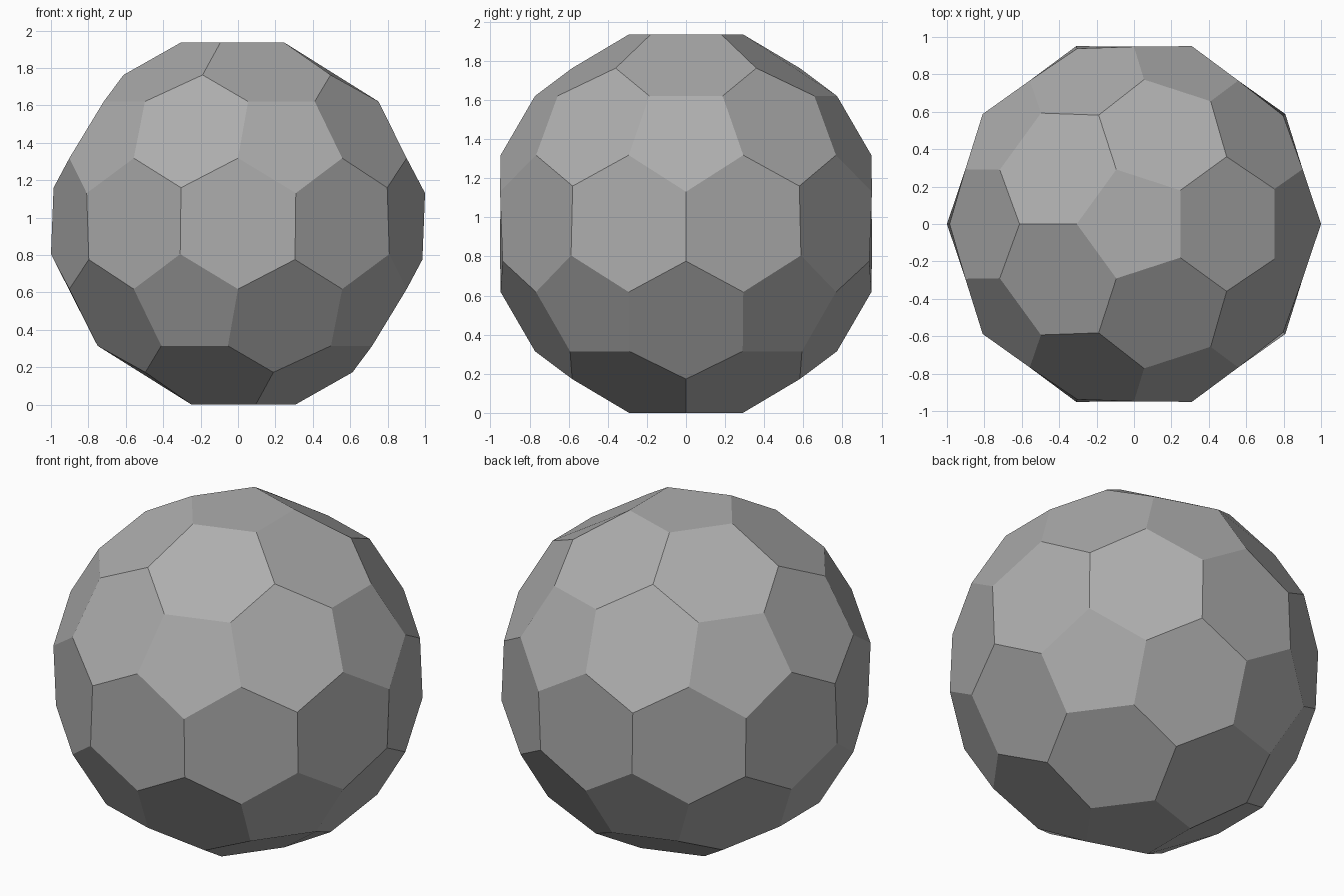
import bpy, bmesh
from math import radians, cos, sin

if "Cube" in bpy.data.objects:
    bpy.data.objects.remove(bpy.data.objects["Cube"])

# Faceted ball: five-fold cage of 12 pentagons and 30 hexagons,
# lower half is the upper half flipped and turned by 36 degrees
MID = 0.968
RINGS = {               # name: (angle in sector, radius, height above middle)
    "P": (36, 0.306, MID),
    "Q": (36, 0.612, 0.795),
    "L": (-14, 0.774, 0.653), "R": (14, 0.774, 0.653),
    "S": (-18, 0.948, 0.350), "T": (18, 0.948, 0.350),
    "A": (0, 1.0, 0.163),
    "B": (36, 0.986, 0.192),
}

bm = bmesh.new()


def make_half(turn, side):
    half = {}
    for name, (ang, r, h) in RINGS.items():
        for k in range(5):
            a = radians(72 * k + ang + turn)
            half[name, k] = bm.verts.new((r * cos(a), r * sin(a), MID + side * h))
    return lambda name, k: half[name, k % 5]


up = make_half(0, 1)
low = make_half(36, -1)

# Caps: polar pentagon, hexagon ring, then alternating pentagons and hexagons
for v in (up, low):
    bm.faces.new([v("P", k) for k in range(5)])
    for k in range(5):
        bm.faces.new([v("P", k - 1), v("P", k), v("Q", k), v("R", k), v("L", k), v("Q", k - 1)])
        bm.faces.new([v("L", k), v("R", k), v("T", k), v("A", k), v("S", k)])
        bm.faces.new([v("Q", k), v("R", k), v("T", k), v("B", k), v("S", k + 1), v("L", k + 1)])

# Belt of ten hexagons around the middle
for k in range(5):
    bm.faces.new([up("A", k), up("T", k), up("B", k), low("A", k), low("S", k), low("B", k - 1)])
    bm.faces.new([up("B", k), up("S", k + 1), up("A", k + 1), low("B", k), low("T", k), low("A", k)])

bmesh.ops.recalc_face_normals(bm, faces=bm.faces)
mesh = bpy.data.meshes.new("faceted_ball")
bm.to_mesh(mesh)
bm.free()

# Dark grey surface
grey = bpy.data.materials.new("dark_grey")
grey.diffuse_color = (0.42, 0.42, 0.42, 1)
grey.use_nodes = True
grey.node_tree.nodes["Principled BSDF"].inputs["Base Color"].default_value = grey.diffuse_color
mesh.materials.append(grey)
bpy.context.collection.objects.link(bpy.data.objects.new("faceted_ball", mesh))
